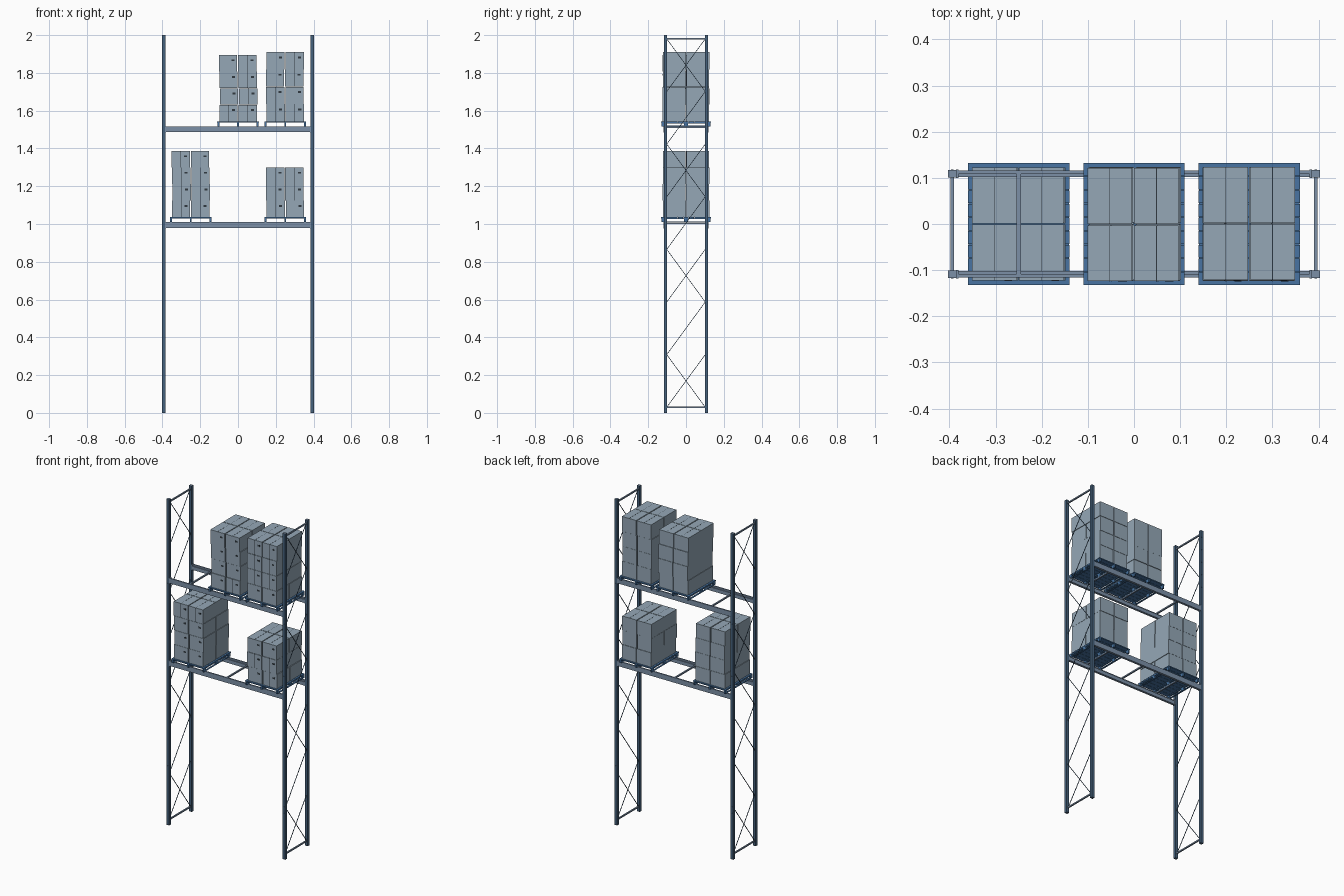
import bpy, bmesh, math, random
from mathutils import Matrix, Vector

if "Cube" in bpy.data.objects:
    bpy.data.objects.remove(bpy.data.objects["Cube"])

random.seed(11)


def material(name, rgb):
    m = bpy.data.materials.new(name)
    m.diffuse_color = (*rgb, 1)
    m.use_nodes = True
    m.node_tree.nodes["Principled BSDF"].inputs["Base Color"].default_value = m.diffuse_color
    return m


POST = material("upright_blue", (0.06, 0.12, 0.20))
STEEL = material("beam_steel", (0.20, 0.28, 0.39))
BLUE = material("pallet_blue", (0.065, 0.175, 0.36))
CARTON = material("carton_slate", (0.30, 0.39, 0.47))
DARK = material("dark_detail", (0.03, 0.04, 0.05))


def box(bm, c, s, rot=None):
    m = Matrix.Translation(c) @ (rot or Matrix()) @ Matrix.Diagonal((*s, 1))
    bmesh.ops.create_cube(bm, size=1, matrix=m)


def bar(bm, a, b, w):
    a, b = Vector(a), Vector(b)
    rot = (b - a).to_track_quat('Z', 'X').to_matrix().to_4x4()
    box(bm, (a + b) / 2, (w, w, (b - a).length), rot)


def finish(bm, name, mat=None):
    me = bpy.data.meshes.new(name)
    bmesh.ops.recalc_face_normals(bm, faces=bm.faces)
    bm.to_mesh(me)
    bm.free()
    ob = bpy.data.objects.new(name, me)
    bpy.context.collection.objects.link(ob)
    if mat:
        me.materials.append(mat)
    return ob


UX, UY = 0.394, 0.109      # upright centre lines
LEVELS = (1.01, 1.517)     # top of the beams

# end frames: posts, caps, slots, end ties and lacing
for side, sx in (("left", -1), ("right", 1)):
    bm, caps, slots = bmesh.new(), bmesh.new(), bmesh.new()
    for sy in (-1, 1):
        box(bm, (sx * UX, sy * UY, 0.9995), (0.018, 0.017, 1.999))
        box(caps, (sx * UX, sy * UY, 1.9993), (0.018, 0.017, 0.0014))
        for k in range(49):
            box(slots, (sx * UX, sy * (UY + 0.0083), 0.04 + k * 0.04),
                (0.005, 0.0008, 0.008))
    finish(bm, side + "_uprights", POST)
    finish(caps, side + "_upright_caps", STEEL)
    finish(slots, side + "_upright_slots", POST)

    bm = bmesh.new()
    x, y = sx * UX, 0.102
    for z in (0.03, 1.98):
        box(bm, (x, 0, z), (0.008, 2 * y, 0.008))
    finish(bm, side + "_frame_ties", STEEL)

    bm = bmesh.new()
    step = 1.95 / 7
    for k in range(7):
        z0, z1 = 0.03 + k * step, 0.03 + (k + 1) * step
        bar(bm, (x - 0.002, -y, z0), (x - 0.002, y, z1), 0.003)
        if k % 2 == 0:
            bar(bm, (x + 0.002, y, z0), (x + 0.002, -y, z1), 0.003)
    finish(bm, side + "_frame_bracing", POST)

# load beams with an inner step, end brackets and cross ties
for level, top in zip(("lower", "upper"), LEVELS):
    bm = bmesh.new()
    prof = [(0.102, -0.031), (0.116, -0.031), (0.116, 0), (0.108, 0),
            (0.108, -0.009), (0.102, -0.009)]
    for sy in (-1, 1):
        f = bm.faces.new([bm.verts.new((-0.386, sy * y, top + z)) for y, z in prof])
        ext = bmesh.ops.extrude_face_region(bm, geom=[f])["geom"]
        bmesh.ops.translate(bm, vec=(0.772, 0, 0),
                            verts=[v for v in ext if isinstance(v, bmesh.types.BMVert)])
    finish(bm, level + "_beams", STEEL)

    bm = bmesh.new()
    for sx in (-1, 1):
        for sy in (-1, 1):
            box(bm, (sx * 0.383, sy * UY, top - 0.0155), (0.006, 0.018, 0.034))
    finish(bm, level + "_beam_brackets", STEEL)

    bm = bmesh.new()
    for x in (-0.25, 0, 0.25):
        box(bm, (x, 0, top - 0.005), (0.009, 0.216, 0.008))
    finish(bm, level + "_cross_ties", STEEL)


def pallet(name, cx, z):
    bm = bmesh.new()
    for x in (-0.104, 0, 0.104):
        box(bm, (cx + x, 0, z + 0.002), (0.010, 0.262, 0.004))     # runner
        box(bm, (cx + x, 0, z + 0.018), (0.010, 0.262, 0.004))     # bearer
        for y in (-0.121, 0, 0.121):
            box(bm, (cx + x, y, z + 0.010), (0.010, 0.020, 0.012))  # block
    n, pitch = 9, 0.266 / 9
    for k in range(n):
        box(bm, (cx, -0.133 + (k + 0.5) * pitch, z + 0.023),
            (0.22, pitch - 0.0015, 0.006))                         # deck board
    finish(bm, name + "_pallet", BLUE)


def stack(name, cx, z, layers, h):
    cartons, labels, seams = bmesh.new(), bmesh.new(), bmesh.new()
    w, d = 0.0965, 0.121
    for k in range(layers):
        ox, oy = random.uniform(-0.003, 0.003), random.uniform(-0.0015, 0.0015)
        zc = z + (k + 0.5) * h
        for sx in (-1, 1):
            for sy in (-1, 1):
                x, y = cx + sx * 0.0508 + ox, sy * 0.062 + oy
                box(cartons, (x, y, zc), (w, d, h - 0.001))
                # tape seam on the top and front
                box(seams, (x, y - 0.0007, zc + 0.0002), (0.0015, d - 0.0008, h - 0.0008))
            # hand hole on the front carton
            box(labels, (cx + sx * 0.0508 + ox + 0.026, -0.062 + oy - d / 2,
                         zc + h / 2 - 0.028), (0.016, 0.001, 0.010))
    finish(cartons, name + "_cartons", CARTON)
    finish(seams, name + "_carton_seams", DARK)
    finish(labels, name + "_carton_hand_holes", DARK)


# loaded pallets
LOADS = (("lower_left", -0.25, 0, 4, 0.0877), ("lower_right", 0.25, 0, 3, 0.0877),
         ("upper_middle", 0, 1, 4, 0.088), ("upper_right", 0.25, 1, 4, 0.0917))
for name, cx, lv, layers, h in LOADS:
    pallet(name, cx, LEVELS[lv])
    stack(name, cx, LEVELS[lv] + 0.026, layers, h)
